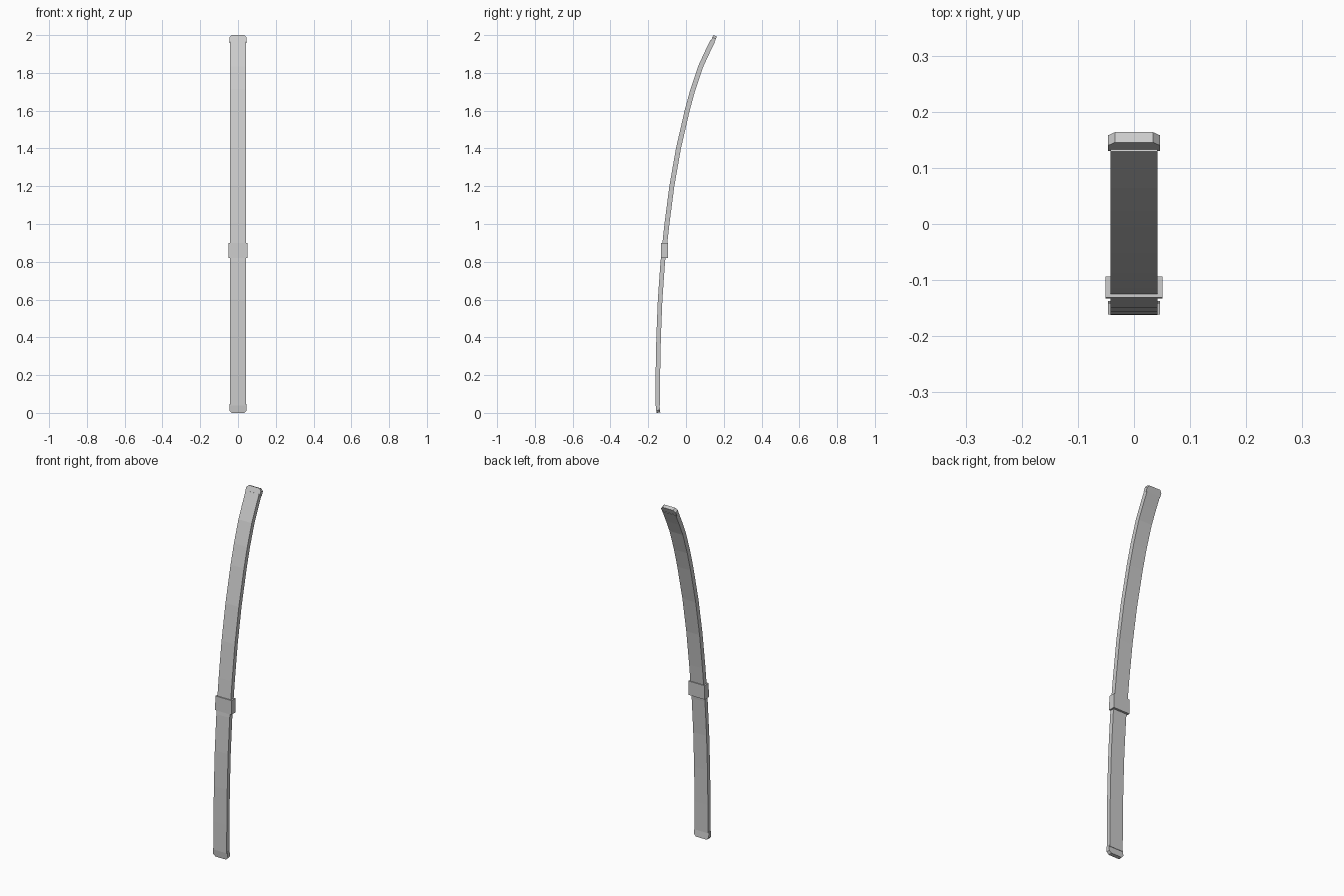
import bpy, bmesh
from mathutils import Vector

if "Cube" in bpy.data.objects:
    bpy.data.objects.remove(bpy.data.objects["Cube"])

# Centre line of the curved strip as (y, z)
PATH = [(-0.150, 0.04), (-0.149, 0.20), (-0.145, 0.40), (-0.137, 0.60),
        (-0.123, 0.80), (-0.115, 0.87), (-0.101, 1.00), (-0.075, 1.20),
        (-0.040, 1.40), (0.006, 1.60), (0.036, 1.71), (0.076, 1.83),
        (0.108, 1.90), (0.141, 1.968)]


def sweep(name, path, widths, thick):
    """Rectangular section swept along a y-z path, one half width per point."""
    bm = bmesh.new()
    pts = [Vector((0, y, z)) for y, z in path]
    rings = []
    for i, p in enumerate(pts):
        t = (pts[min(i + 1, len(pts) - 1)] - pts[max(i - 1, 0)]).normalized()
        n = Vector((0, t.z, -t.y)) * thick / 2
        w = Vector((widths[i], 0, 0))
        rings.append([bm.verts.new(v) for v in
                      (p - w - n, p + w - n, p + w + n, p - w + n)])
    for a, b in zip(rings, rings[1:]):
        for k in range(4):
            m = (k + 1) % 4
            bm.faces.new((a[k], a[m], b[m], b[k]))
    bm.faces.new(rings[0][::-1])
    bm.faces.new(rings[-1])
    bmesh.ops.recalc_face_normals(bm, faces=bm.faces)
    mesh = bpy.data.meshes.new(name)
    bm.to_mesh(mesh)
    bm.free()
    obj = bpy.data.objects.new(name, mesh)
    bpy.context.collection.objects.link(obj)
    return obj


def end_cap(name, inner, tip, thick):
    """Plate with clipped corners running from inner to tip."""
    a, b = Vector(inner), Vector(tip)
    c = b - (b - a).normalized() * 0.013
    sweep(name, [a, c, b], [0.046, 0.046, 0.034], thick)


# Lower grip and upper sheath meet inside the collar
sweep("grip", PATH[:6], [0.042] * 6, 0.024)
sweep("sheath", PATH[5:], [0.042] * (len(PATH) - 5), 0.026)

# Collar
sweep("collar", [(-0.1145, 0.82), (-0.1125, 0.90)], [0.051] * 2, 0.037)

# End caps
end_cap("bottom_cap", (-0.151, 0.046), (-0.146, 0.001), 0.020)
end_cap("top_cap", (0.139, 1.962), (0.1545, 1.996), 0.020)
